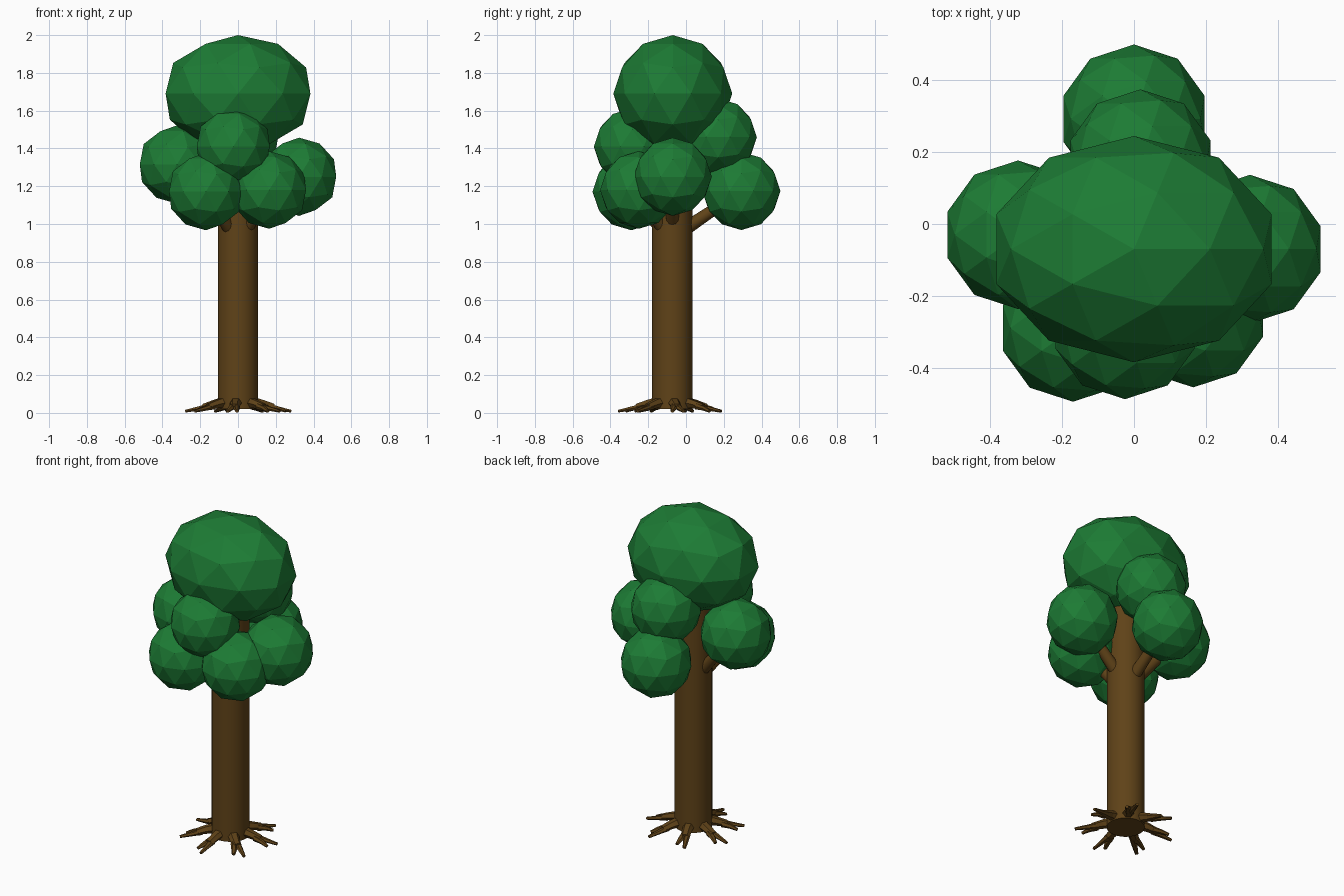
import bpy, bmesh
from math import sin, cos, pi, radians
from mathutils import Vector

if "Cube" in bpy.data.objects:
    bpy.data.objects.remove(bpy.data.objects["Cube"])


def material(name, color):
    m = bpy.data.materials.new(name)
    m.diffuse_color = color
    m.use_nodes = True
    m.node_tree.nodes["Principled BSDF"].inputs["Base Color"].default_value = m.diffuse_color
    return m


GREEN = material("leaf_green", (0.012, 0.20, 0.035, 1))
BROWN = material("bark_brown", (0.115, 0.055, 0.009, 1))
AXIS = Vector((0, -0.073, 0))          # trunk centre line


def finish(name, bm, mat, smooth=False):
    me = bpy.data.meshes.new(name)
    bmesh.ops.recalc_face_normals(bm, faces=bm.faces)
    bm.to_mesh(me)
    bm.free()
    me.materials.append(mat)
    for p in me.polygons:
        p.use_smooth = smooth and len(p.vertices) == 4
    ob = bpy.data.objects.new(name, me)
    bpy.context.collection.objects.link(ob)
    return ob


def tube(bm, points, sizes, sides):
    """Sweep an ellipse (half width, half height) along a path, with caps."""
    rings = []
    for i, p in enumerate(points):
        d = (points[min(i + 1, len(points) - 1)] - points[max(i - 1, 0)]).normalized()
        u = d.cross(Vector((0, 0, 1)))
        u = u.normalized() if u.length > 1e-4 else Vector((1, 0, 0))
        v = u.cross(d)
        w, h = sizes[i]
        rings.append([bm.verts.new(p + u * w * cos(2 * pi * k / sides) + v * h * sin(2 * pi * k / sides))
                      for k in range(sides)])
    for a, b in zip(rings, rings[1:]):
        for k in range(sides):
            n = (k + 1) % sides
            bm.faces.new((a[k], a[n], b[n], b[k]))
    bm.faces.new(rings[0][::-1])
    bm.faces.new(rings[-1])


# Trunk
bm = bmesh.new()
tube(bm, [AXIS + Vector((0, 0, 0.02)), AXIS + Vector((0, 0, 1.5))], [(0.107, 0.107)] * 2, 32)
finish("trunk", bm, BROWN, True)

# Foliage clumps: centre and radii
clumps = {
    "crown": ((0, -0.07, 1.69), (0.403, 0.315, 0.31)),
    "left": ((-0.323, -0.03, 1.315), (0.207,) * 3),
    "right": ((0.323, -0.07, 1.25), (0.207,) * 3),
    "front": ((-0.025, -0.285, 1.41), (0.203,) * 3),
    "front_left": ((-0.17, -0.29, 1.172), (0.205,) * 3),
    "front_right": ((0.165, -0.25, 1.18), (0.205,) * 3),
    "back": ((0, 0.293, 1.175), (0.207,) * 3),
    "upper_back": ((0.018, 0.17, 1.46), (0.205,) * 3),
}
for name, (c, r) in clumps.items():
    bm = bmesh.new()
    bmesh.ops.create_icosphere(bm, subdivisions=2, radius=1)
    bmesh.ops.scale(bm, vec=r, verts=bm.verts)
    bmesh.ops.translate(bm, vec=c, verts=bm.verts)
    finish("foliage_" + name, bm, GREEN)

# Branches reaching from the trunk into the side clumps
for name in ("left", "right", "front_left", "front_right", "back"):
    c = Vector(clumps[name][0])
    out = (c - AXIS) * Vector((1, 1, 0)).length
    out.z = 0
    out.normalize()
    z = min(c.z - 0.18, 1.03)
    start = AXIS + out * 0.07 + Vector((0, 0, z - 0.02))
    bm = bmesh.new()
    tube(bm, [start, start.lerp(c, 0.5), c], [(0.036, 0.036), (0.031, 0.031), (0.025, 0.025)], 12)
    finish("branch_" + name, bm, BROWN, True)

# Roots: seven flattened, tapering, fork-tipped spokes
for i in range(7):
    a = radians(-45) + i * 2 * pi / 7
    out, side = Vector((cos(a), sin(a), 0)), Vector((-sin(a), cos(a), 0))
    bm = bmesh.new()

    def at(r, s, z):
        return AXIS + out * r + side * s + Vector((0, 0, z))
    tube(bm, [at(0.07, 0, 0.058), at(0.13, 0, 0.047), at(0.19, 0.004, 0.032)],
         [(0.034, 0.032), (0.03, 0.025), (0.026, 0.018)], 6)
    for s, reach in ((-1, 0.25), (1, 0.285)):
        tube(bm, [at(0.16, 0.012 * s, 0.034), at(0.21, 0.016 * s, 0.024), at(reach, 0.027 * s, 0.009)],
             [(0.016, 0.018), (0.017, 0.013), (0.01, 0.008)], 6)
    finish(f"root_{i + 1}", bm, BROWN)
